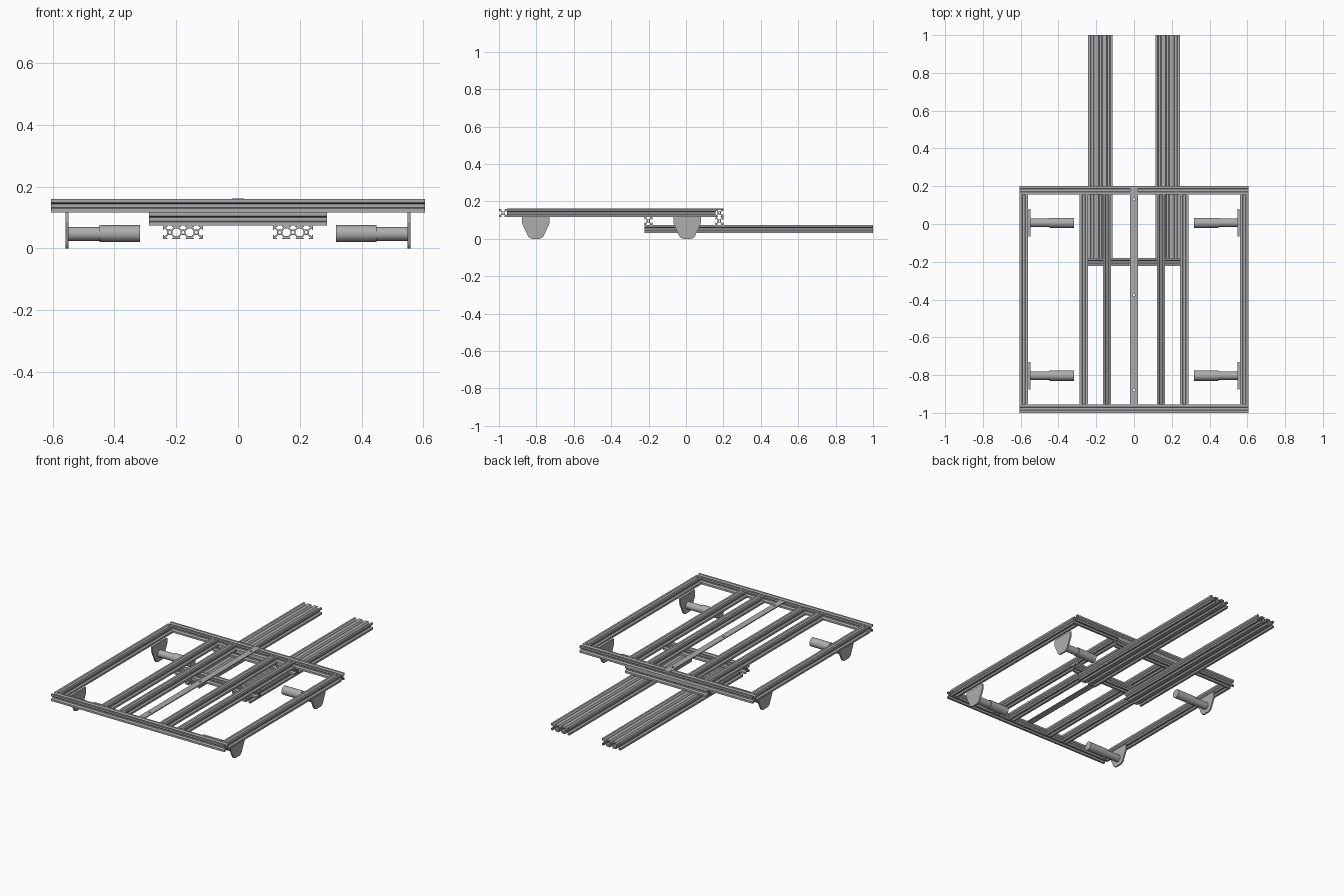
import bpy
from math import pi, sin, cos, radians

cube = bpy.data.objects.get("Cube")
if cube:
    bpy.data.objects.remove(cube)

grey = bpy.data.materials.new("aluminium grey")
grey.use_nodes = True
grey.diffuse_color = (0.42, 0.42, 0.42, 1)
grey.node_tree.nodes["Principled BSDF"].inputs["Base Color"].default_value = grey.diffuse_color

S = 0.0433          # side of one extrusion cell
TOP = 0.16 - S / 2  # height of the frame bars
MID = TOP - S       # height of the cross bars
LOW = MID - S       # height of the long beams
ROT = {"x": (pi / 2, 0, pi / 2), "y": (pi / 2, 0, 0), "z": (0, 0, 0)}


def extrude(name, loops, axis, centre, length):
    """Fill closed loops (inner ones are holes) and extrude along an axis."""
    curve = bpy.data.curves.new(name, "CURVE")
    curve.dimensions = "2D"
    curve.fill_mode = "BOTH"
    curve.extrude = length / 2
    for loop in loops:
        spline = curve.splines.new("POLY")
        spline.points.add(len(loop) - 1)
        for point, (u, v) in zip(spline.points, loop):
            point.co = (u, v, 0, 1)
        spline.use_cyclic_u = True
        spline.use_smooth = False
    temp = bpy.data.objects.new(name + "_profile", curve)
    bpy.context.collection.objects.link(temp)
    graph = bpy.context.evaluated_depsgraph_get()
    mesh = bpy.data.meshes.new_from_object(temp.evaluated_get(graph))
    bpy.data.objects.remove(temp)
    mesh.materials.clear()
    mesh.materials.append(grey)
    obj = bpy.data.objects.new(name, mesh)
    obj.location = centre
    obj.rotation_euler = ROT[axis]
    bpy.context.collection.objects.link(obj)
    return obj


def circle(u, v, r, n=12):
    return [(u + r * cos(2 * pi * i / n), v + r * sin(2 * pi * i / n)) for i in range(n)]


def slotted(cells):
    """Cross-section of a slotted extrusion, one or more cells wide."""
    half = [(0.5, 0.23), (0.41, 0.155), (0.41, 0.275), (0.36, 0.275), (0.2, 0.13)]
    slot = [(d, -t) for d, t in half] + [(d, t) for d, t in reversed(half)]
    edge = cells / 2
    xs = [i - (cells - 1) / 2 for i in range(cells)]
    outer = [(edge, -0.5)] + [(xs[-1] + d, t) for d, t in slot] + [(edge, 0.5)]
    for x in reversed(xs):
        outer += [(x - t, d) for d, t in slot]
    outer += [(-edge, 0.5)] + [(xs[0] - d, -t) for d, t in slot] + [(-edge, -0.5)]
    for x in xs:
        outer += [(x + t, -d) for d, t in slot]
    loops = [outer] + [circle(x, 0, 0.105) for x in xs]
    # Hollow chambers between neighbouring cells
    for x in xs[:-1]:
        m = x + 0.5
        loops.append([(m - 0.3, -0.13), (m - 0.14, -0.275), (m + 0.14, -0.275), (m + 0.3, -0.13),
                      (m + 0.3, 0.13), (m + 0.14, 0.275), (m - 0.14, 0.275), (m - 0.3, 0.13)])
    return [[(u * S, v * S) for u, v in loop] for loop in loops]


def cylinder(name, x0, x1, y, z, r):
    bpy.ops.mesh.primitive_cylinder_add(vertices=40, radius=r, depth=abs(x1 - x0),
                                        location=((x0 + x1) / 2, y, z), rotation=(0, pi / 2, 0))
    obj = bpy.context.object
    obj.name = name
    obj.data.materials.append(grey)
    bpy.ops.object.shade_smooth_by_angle(angle=radians(30))


single, triple = slotted(1), slotted(3)
FRONT, REAR = -1 + S / 2, 0.2 - S / 2

# Outer frame and lower cross bars
extrude("front_bar", single, "x", (0, FRONT, TOP), 1.21)
extrude("rear_bar", single, "x", (0, REAR, TOP), 1.21)
extrude("rear_cross_bar", single, "x", (0, REAR, MID), 0.575)
extrude("middle_cross_bar", single, "x", (0, -0.223 + S / 2, MID), 0.575)

# Flat centre strip with bolt holes
strip = [[(-0.02, -0.957), (0.02, -0.957), (0.02, 0.2), (-0.02, 0.2)]]
strip += [circle(0, y, 0.007) for y in (0.13, -0.375, -0.88)]
extrude("centre_strip", strip, "z", (0, 0, 0.158), 0.006)

# Motor bracket outline
right_edge = [(0.073, 0.117), (0.073, 0.085), (0.066, 0.068), (0.042, 0.016), (0.034, 0.006), (0.02, 0.001)]
bracket = right_edge + [(-u, v) for u, v in reversed(right_edge)]

for side, s in (("left", 1), ("right", -1)):
    # Lengthwise rails
    for part, x in (("side_rail", 0.5835), ("outer_rail", 0.266), ("inner_rail", 0.1435)):
        extrude(f"{side}_{part}", single, "y", (s * x, (FRONT + REAR) / 2, TOP), REAR - FRONT - S)
    # Long wide beam
    extrude(f"{side}_long_beam", triple, "y", (s * 0.178, 0.3885, LOW), 1.223)
    # Brackets with stepped motors
    for end, y in (("front", -0.803), ("rear", 0.006)):
        extrude(f"{side}_{end}_bracket", [bracket], "x", (s * 0.554, y, -0.001), 0.01)
        cylinder(f"{side}_{end}_gearbox", s * 0.44, s * 0.55, y, 0.047, 0.0225)
        cylinder(f"{side}_{end}_motor", s * 0.318, s * 0.448, y, 0.048, 0.027)
